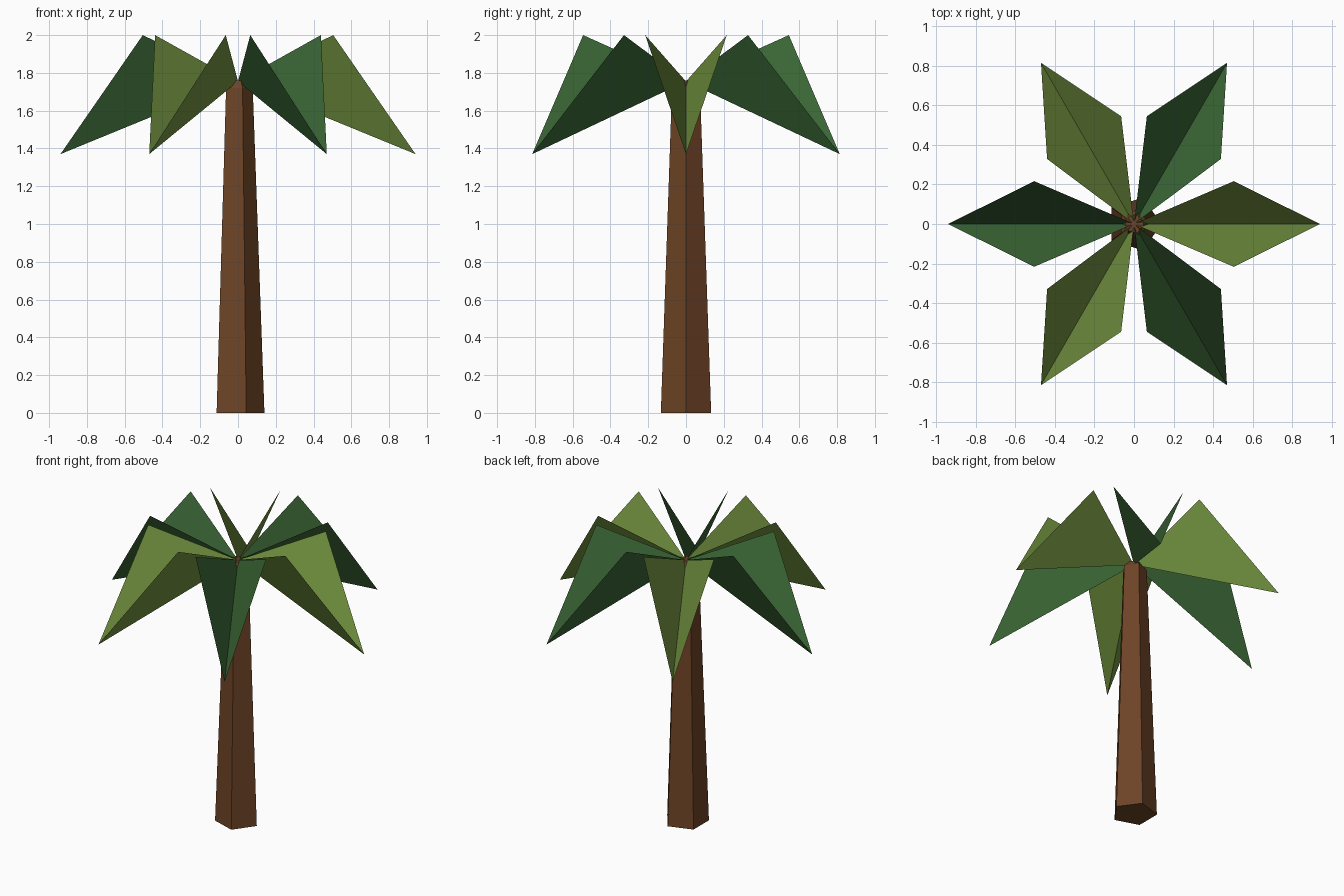
import bpy, bmesh, math
from mathutils import Matrix

if "Cube" in bpy.data.objects:
    bpy.data.objects.remove(bpy.data.objects["Cube"])


def material(name, rgb):
    # sRGB 0-255 to linear
    lin = [((c / 255 + 0.055) / 1.055) ** 2.4 for c in rgb]
    m = bpy.data.materials.new(name)
    m.diffuse_color = (*lin, 1)
    m.use_nodes = True
    m.node_tree.nodes["Principled BSDF"].inputs["Base Color"].default_value = m.diffuse_color
    return m


def add_object(name, bm, mat):
    mesh = bpy.data.meshes.new(name)
    bm.to_mesh(mesh)
    bm.free()
    mesh.materials.append(mat)
    obj = bpy.data.objects.new(name, mesh)
    bpy.context.collection.objects.link(obj)
    return obj


bark = material("bark brown", (110, 68, 38))
leaf_colours = [material("olive green", (114, 146, 63)),
                material("deep green", (58, 102, 53))]

# Trunk: five-sided taper with a small chamfered top, one corner towards +x
SIDES = 5
bm = bmesh.new()
rings = []
for radius, z in [(0.14, 0.0), (0.078, 1.72), (0.05, 1.76)]:
    rings.append([bm.verts.new((radius * math.cos(2 * math.pi * i / SIDES),
                                radius * math.sin(2 * math.pi * i / SIDES), z))
                  for i in range(SIDES)])
for low, high in zip(rings, rings[1:]):
    for i in range(SIDES):
        j = (i + 1) % SIDES
        bm.faces.new((low[i], low[j], high[j], high[i]))
bm.faces.new(rings[0][::-1])
bm.faces.new(rings[-1])
add_object("trunk", bm, bark)

# Fronds: six folded leaves with a V-shaped section, colours alternating
for k in range(6):
    bm = bmesh.new()
    base = bm.verts.new((0, 0, 1.755))
    tip = bm.verts.new((0.94, 0, 1.37))
    left = bm.verts.new((0.504, 0.216, 2.0))
    right = bm.verts.new((0.504, -0.216, 2.0))
    bm.faces.new((base, tip, left))
    bm.faces.new((base, right, tip))
    bm.transform(Matrix.Rotation(math.radians(60 * k), 4, 'Z'))
    add_object(f"frond_{k + 1}", bm, leaf_colours[k % 2])
